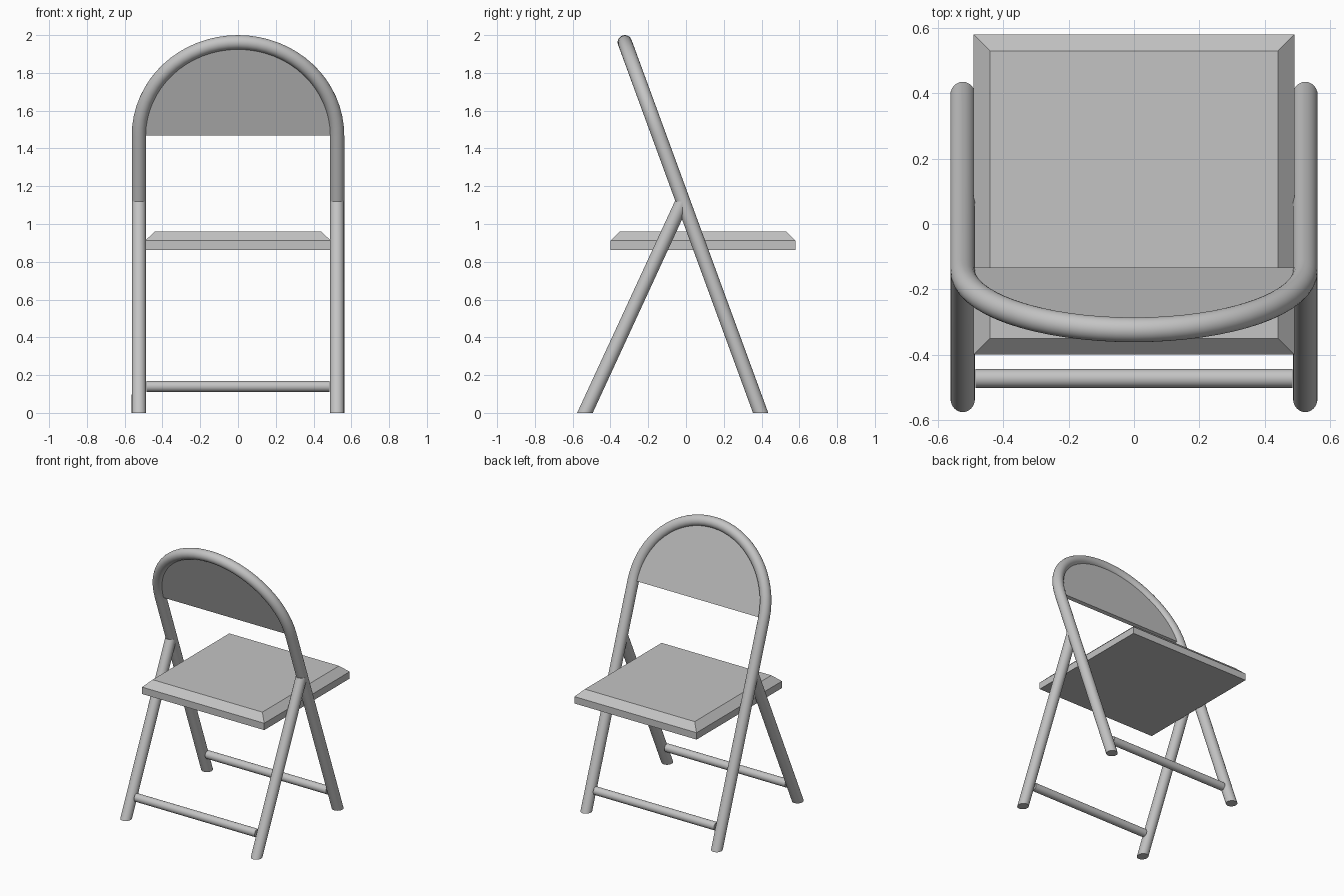
import bpy, bmesh
from math import sin, cos, pi, radians
from mathutils import Vector

if "Cube" in bpy.data.objects:
    bpy.data.objects.remove(bpy.data.objects["Cube"])

grey = bpy.data.materials.new("plain_grey")
grey.use_nodes = True
grey.diffuse_color = (0.55, 0.55, 0.55, 1)
grey.node_tree.nodes["Principled BSDF"].inputs["Base Color"].default_value = grey.diffuse_color

SIDE = 0.5245      # x of the tube axes
R = 0.038          # main tube radius
TOP = Vector((0, -0.324, 1.962))
FOOT = Vector((0, 0.395, 0))
UP = (TOP - FOOT).normalized()
X = Vector((1, 0, 0))
NORMAL = X.cross(UP)
ARC_CENTRE = TOP - UP * SIDE


def finish(name, bm, smooth=True):
    bmesh.ops.recalc_face_normals(bm, faces=bm.faces)
    mesh = bpy.data.meshes.new(name)
    bm.to_mesh(mesh)
    bm.free()
    mesh.materials.append(grey)
    if smooth:
        mesh.shade_smooth()
        mesh.set_sharp_from_angle(angle=radians(35))
    obj = bpy.data.objects.new(name, mesh)
    bpy.context.collection.objects.link(obj)
    return obj


def tube(name, path, radius, plane_normal, z_cuts=(), sides=24):
    """Sweep a circle along a planar path, then trim it level at given heights."""
    bm = bmesh.new()
    rings = []
    for i, p in enumerate(path):
        tangent = (path[min(i + 1, len(path) - 1)] - path[max(i - 1, 0)]).normalized()
        across = tangent.cross(plane_normal).normalized()
        rings.append([bm.verts.new(p + radius * (across * cos(a) + plane_normal * sin(a)))
                      for a in (2 * pi * k / sides for k in range(sides))])
    for a, b in zip(rings, rings[1:]):
        for k in range(sides):
            j = (k + 1) % sides
            bm.faces.new((a[k], a[j], b[j], b[k]))
    bm.faces.new(rings[0])
    bm.faces.new(rings[-1])
    for height, direction in z_cuts:
        geom = bm.verts[:] + bm.edges[:] + bm.faces[:]
        cut = bmesh.ops.bisect_plane(bm, geom=geom, plane_co=(0, 0, height),
                                     plane_no=(0, 0, direction), clear_outer=True)
        edges = [e for e in cut["geom_cut"] if isinstance(e, bmesh.types.BMEdge)]
        bmesh.ops.holes_fill(bm, edges=edges, sides=0)
    return finish(name, bm)


def arc(radius, steps, start=0, end=pi):
    return [ARC_CENTRE + radius * (X * cos(a) + UP * sin(a))
            for a in (start + (end - start) * k / steps for k in range(steps + 1))]


# Bent hoop: rear legs and back frame in one tube
low = FOOT - UP * 0.08
hoop_path = [low + X * SIDE] + arc(SIDE, 32) + [low - X * SIDE]
tube("back_hoop", hoop_path, R, NORMAL, [(0, -1)])

# Shorter crossing legs, trimmed level at floor and joint
leg_foot = Vector((0, -0.535, 0))
leg_top = Vector((0, -0.018, 1.12))
leg_dir = (leg_top - leg_foot).normalized()
for label, side in (("left", 1), ("right", -1)):
    offset = X * SIDE * side
    ends = [leg_foot - leg_dir * 0.08 + offset, leg_top + leg_dir * 0.08 + offset]
    tube("crossing_leg_" + label, ends, 0.0375, X, [(0, -1), (1.12, 1)])

# Cross bars between each pair of legs
for label, y in (("front", -0.473), ("rear", 0.344)):
    ends = [Vector((s * 0.485, y, 0.14)) for s in (-1, 1)]
    tube("cross_bar_" + label, ends, 0.029, Vector((0, 0, 1)), sides=20)

# Backrest panel filling the arch
bm = bmesh.new()
half = 0.0125
outline = [p - NORMAL * half for p in arc(0.5, 32, 0.008, pi - 0.008)]
face = bm.faces.new([bm.verts.new(p) for p in outline])
solid = bmesh.ops.extrude_face_region(bm, geom=[face])
moved = [v for v in solid["geom"] if isinstance(v, bmesh.types.BMVert)]
bmesh.ops.translate(bm, verts=moved, vec=NORMAL * 2 * half)
finish("backrest_panel", bm)

# Seat board with chamfered upper rim
bm = bmesh.new()
levels = []
for z, inset in ((0.862, 0), (0.912, 0), (0.96, 0.05)):
    hx, hy = 0.491 - inset, 0.49 - inset
    levels.append([bm.verts.new((x * hx, 0.09 + y * hy, z))
                   for x, y in ((-1, -1), (1, -1), (1, 1), (-1, 1))])
for a, b in zip(levels, levels[1:]):
    for k in range(4):
        j = (k + 1) % 4
        bm.faces.new((a[k], a[j], b[j], b[k]))
bm.faces.new(levels[0])
bm.faces.new(levels[-1])
finish("seat", bm, smooth=False)
